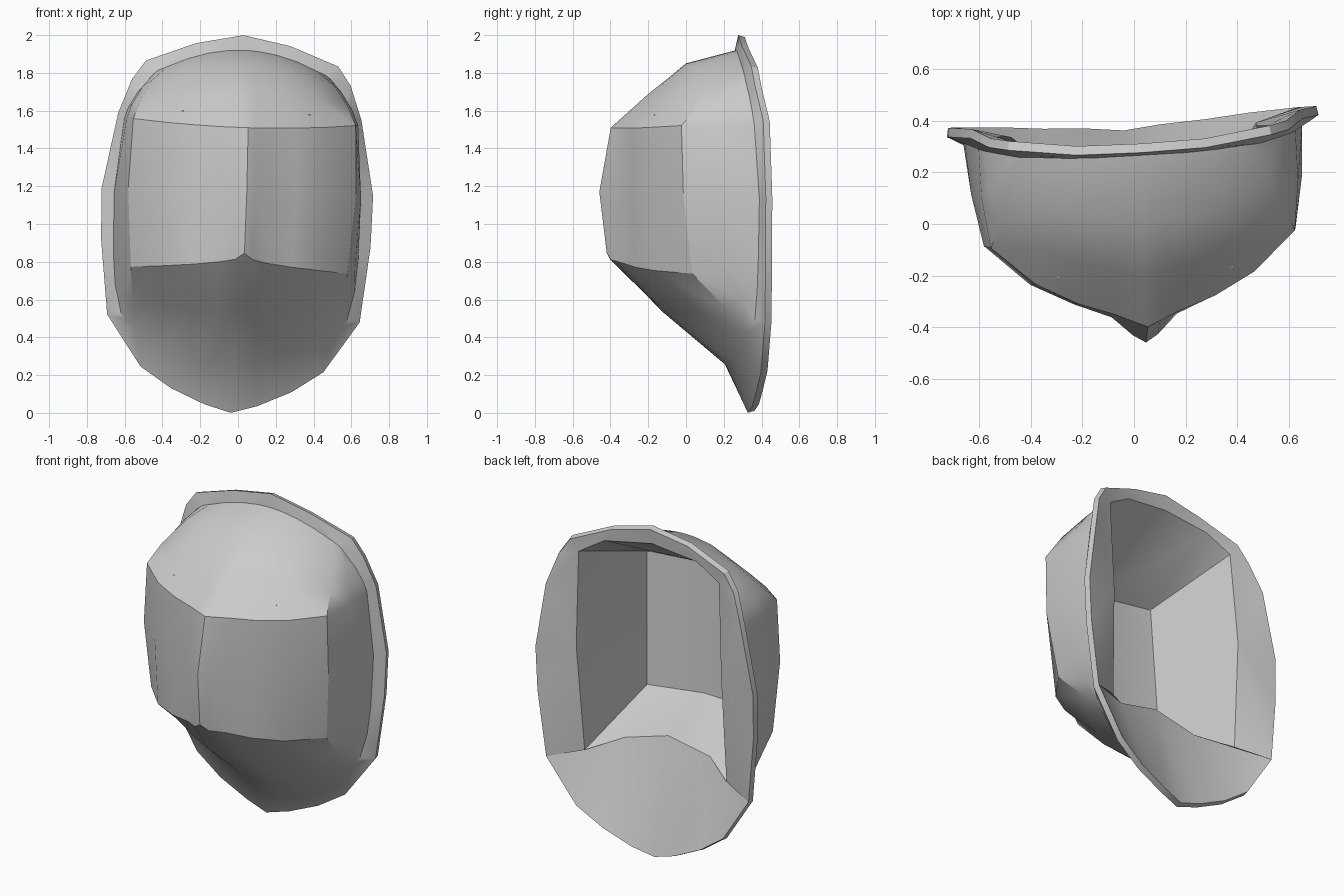
import bpy
import bmesh
from math import atan2, radians
from mathutils import Vector

cube = bpy.data.objects.get("Cube")
if cube:
    bpy.data.objects.remove(cube, do_unlink=True)

grey = bpy.data.materials.new("plain grey")
grey.use_nodes = True
grey.diffuse_color = (0.6, 0.6, 0.6, 1)
grey.node_tree.nodes["Principled BSDF"].inputs["Base Color"].default_value = grey.diffuse_color

bm = bmesh.new()
PIVOT = Vector((0, 0, 1))


def add_points(points):
    """Add (x, z, y) outline points as vertices around the pivot."""
    return [bm.verts.new(Vector((x, y, z)) - PIVOT) for x, z, y in points]


def angle(vert):
    """Angle from the crown, around the half outline, to the chin."""
    return atan2(max(vert.co.x, 0), vert.co.z)


def stitch(first, second):
    """Join two half outlines, from crown to chin, with triangles."""
    i = j = 0
    while i < len(first) - 1 or j < len(second) - 1:
        step_first = j == len(second) - 1 or (
            i < len(first) - 1 and angle(first[i + 1]) <= angle(second[j + 1]))
        if step_first:
            bm.faces.new((first[i], first[i + 1], second[j]))
            i += 1
        else:
            bm.faces.new((first[i], second[j + 1], second[j]))
            j += 1


def join_rows(upper, lower):
    """Join two outlines with the same number of points with quads."""
    for k in range(len(upper) - 1):
        bm.faces.new((upper[k], lower[k], lower[k + 1], upper[k + 1]))


# Domed front: one row per level, from the centre line out to the side edge
# (centre height, rise at corner, curve power, half width, depths, side point)
COLUMNS = (0, 0.08, 0.21, 0.45, 0.72, 1)
LEVELS = [
    (1.92, -0.1, 2, 0.4, (0.265, 0.265, 0.265, 0.265, 0.27, 0.28), (0.47, 1.78, 0.285)),
    (1.85, -0.1, 2, 0.48, (0, 0, 0.005, 0.02, 0.07, 0.17), (0.55, 1.68, 0.305)),
    (1.69, -0.05, 2, 0.55, (-0.2, -0.19, -0.175, -0.14, -0.07, 0.03), (0.595, 1.6, 0.317)),
    (1.51, 0.03, 2, 0.59, (-0.4, -0.38, -0.345, -0.295, -0.21, -0.06), (0.615, 1.54, 0.325)),
    (1.17, 0, 1, 0.605, (-0.46, -0.43, -0.355, -0.295, -0.21, -0.05), (0.655, 1.15, 0.35)),
    (0.845, -0.09, 0.4, 0.575, (-0.42, -0.4, -0.34, -0.285, -0.19, 0), (0.65, 0.83, 0.345)),
    (0.54, 0.03, 2, 0.55, (-0.13, -0.125, -0.12, -0.05, 0.05, 0.18), (0.635, 0.66, 0.34)),
    (0.255, 0.18, 2, 0.52, (0.21, 0.21, 0.215, 0.235, 0.265, 0.29), (0.6, 0.51, 0.33)),
]
rows = []
for height, rise, power, width, depths, side in LEVELS:
    row = [(width * c, height + rise * c ** power, d) for c, d in zip(COLUMNS, depths)]
    cheek = (Vector(row[-1]) + Vector(side)) / 2 + Vector((0.012, 0, 0))
    rows.append(add_points(row + [cheek, side]))
for upper, lower in zip(rows, rows[1:]):
    join_rows(upper, lower)
dome_edge = rows[0] + [row[-1] for row in rows[1:-1]] + rows[-1][::-1]

# Flared rim with a thin outer edge
RIM = [(0, 2, 0.275), (0.25, 1.95, 0.28), (0.51, 1.85, 0.315), (0.58, 1.75, 0.33),
       (0.645, 1.57, 0.37), (0.72, 1.17, 0.38), (0.715, 0.9, 0.38), (0.67, 0.5, 0.38),
       (0.485, 0.23, 0.37), (0.32, 0.12, 0.355), (0.14, 0.04, 0.345), (0, 0, 0.33)]
rim_front = add_points(RIM)
rim_back = add_points([(x * 0.99, 1 + (z - 1) * 0.99, y + 0.035) for x, z, y in RIM])
stitch(rim_front, dome_edge)
join_rows(rim_front, rim_back)

# Hollow back: opening, faceted walls and flat inner panel
opening = add_points([(0, 1.9, 0.3), (0.3, 1.86, 0.315), (0.46, 1.77, 0.335),
                      (0.475, 1.2, 0.365), (0.465, 0.55, 0.325),
                      (0.28, 0.615, 0.195), (0, 0.68, 0.185)])
panel = add_points([(0, 1.57, -0.24), (0.34, 1.59, -0.19), (0.34, 0.79, -0.15), (0, 0.79, -0.2)])
stitch(opening, rim_back)
stitch(panel, opening)
bm.faces.new(panel)

# Mirror the half, then close and orient the surface
bmesh.ops.mirror(bm, geom=bm.verts[:] + bm.edges[:] + bm.faces[:], axis='X', merge_dist=0.0005)
bmesh.ops.remove_doubles(bm, verts=bm.verts[:], dist=0.0005)
bmesh.ops.recalc_face_normals(bm, faces=bm.faces[:])

mesh = bpy.data.meshes.new("domed_face_shell")
bm.to_mesh(mesh)
bm.free()
mesh.materials.append(grey)
shell = bpy.data.objects.new("domed_face_shell", mesh)
bpy.context.collection.objects.link(shell)

# The shell stands slightly turned and leaning
shell.location = PIVOT + Vector((0.014, 0, 0))
shell.rotation_euler = (0, radians(1.8), radians(3.4))

bpy.ops.object.select_all(action='DESELECT')
shell.select_set(True)
bpy.context.view_layer.objects.active = shell
bpy.ops.object.shade_smooth_by_angle(angle=radians(30))
